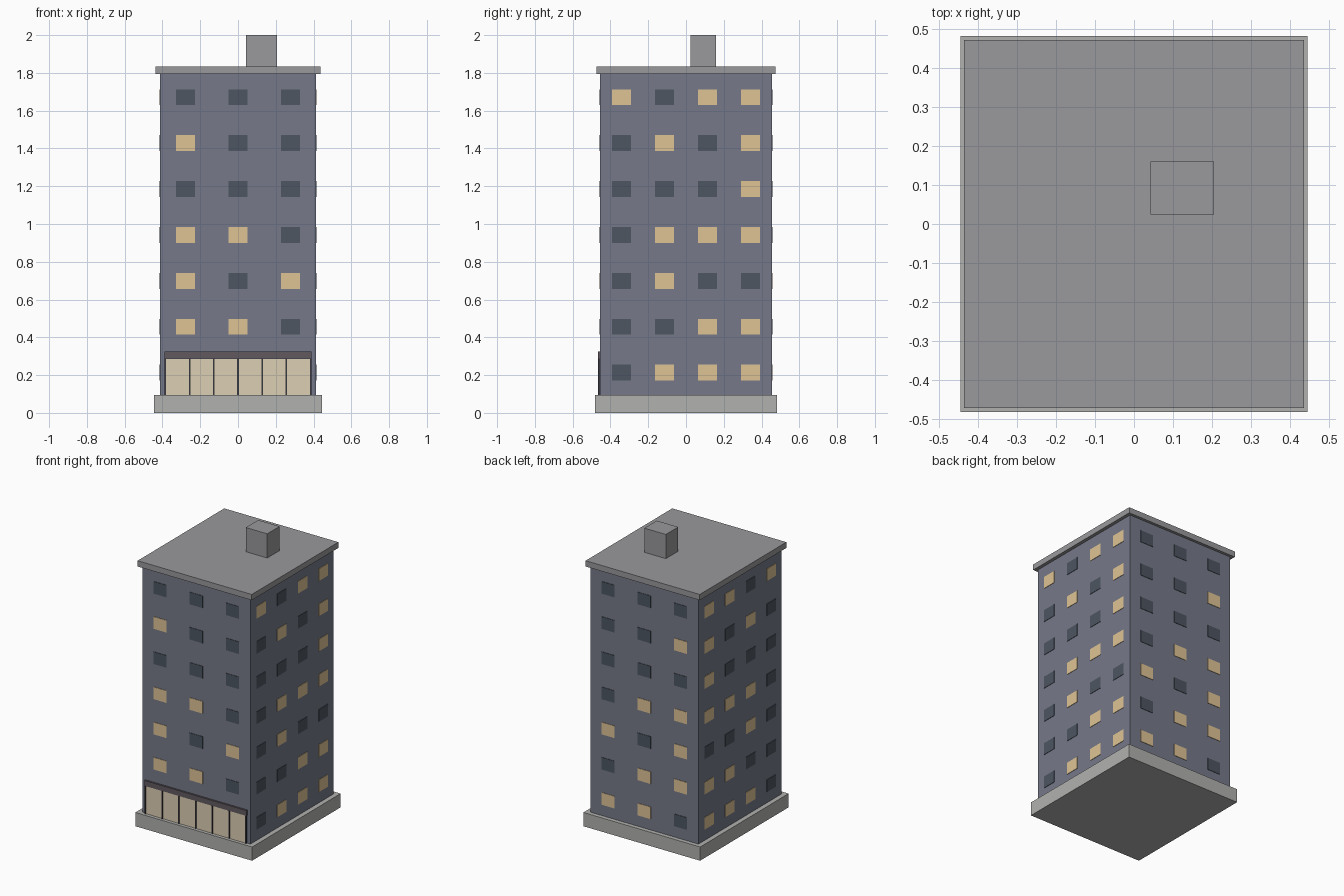
import bpy, bmesh
from mathutils import Matrix, Vector

if "Cube" in bpy.data.objects:
    bpy.data.objects.remove(bpy.data.objects["Cube"])


def material(name, rgb):
    m = bpy.data.materials.new(name)
    m.diffuse_color = (*rgb, 1)
    m.use_nodes = True
    m.node_tree.nodes["Principled BSDF"].inputs["Base Color"].default_value = m.diffuse_color
    return m


WALL = material("wall", (0.18, 0.195, 0.25))
STONE = material("stone", (0.44, 0.44, 0.43))
ROOF = material("roof", (0.32, 0.315, 0.33))
LIT = material("lit_glass", (0.73, 0.55, 0.30))
DARK = material("dark_glass", (0.075, 0.093, 0.12))
SHOP = material("shop_glass", (0.72, 0.62, 0.45))
FRAME = material("frame", (0.04, 0.04, 0.05))
SIGN = material("fascia", (0.12, 0.10, 0.115))


def boxes(name, mat, bounds):
    """One object made of boxes, each given as (x0, x1, y0, y1, z0, z1)."""
    bm = bmesh.new()
    for x0, x1, y0, y1, z0, z1 in bounds:
        centre = Vector((x0 + x1, y0 + y1, z0 + z1)) / 2
        size = Matrix.Diagonal((x1 - x0, y1 - y0, z1 - z0, 1))
        bmesh.ops.create_cube(bm, size=1, matrix=Matrix.Translation(centre) @ size)
    me = bpy.data.meshes.new(name)
    bm.to_mesh(me)
    bm.free()
    me.materials.append(mat)
    ob = bpy.data.objects.new(name, me)
    bpy.context.collection.objects.link(ob)
    return ob


WX, WY = 0.413, 0.454          # half width and half depth of the tower

# Main masses
boxes("plinth", STONE, [(-0.446, 0.446, -0.483, 0.483, 0, 0.095)])
boxes("tower", WALL, [(-WX, WX, -WY, WY, 0.05, 1.80)])
boxes("roof_slab", ROOF, [(-0.436, 0.436, -0.473, 0.473, 1.793, 1.833)])
boxes("roof_hut", ROOF, [(0.042, 0.206, 0.025, 0.16, 1.795, 2.0)])

# Windows: rows run from the top floor down, L = lit, D = dark
FRONT_BACK = ["DDD", "LDD", "DDD", "LLD", "LDL", "LLD", "DLL"]   # along +x
SIDES = ["LDLL", "DLDL", "DDDL", "DLLL", "DLDD", "DDLL", "DLLL"]  # along +y
W, H, T = 0.05, 0.042, 0.003   # half width, half height, projection
panes = {"L": [], "D": []}
for floor in range(7):
    z = 1.671 - floor * 0.243
    for s in (-1, 1):
        for i, c in enumerate(SIDES[floor]):
            y = (i - 1.5) * 0.227
            panes[c].append((s * WX - T, s * WX + T, y - W, y + W, z - H, z + H))
        if s == -1 and floor == 6:
            continue           # the shopfront takes the ground floor at the front
        for i, c in enumerate(FRONT_BACK[floor]):
            x = (i - 1) * 0.277
            panes[c].append((x - W, x + W, s * WY - T, s * WY + T, z - H, z + H))
boxes("lit_windows", LIT, panes["L"])
boxes("dark_windows", DARK, panes["D"])

# Shopfront: six glass bays, mullions between them and a fascia above
PITCH = 0.128
boxes("shop_glass", SHOP, [((i - 3) * PITCH, (i - 2) * PITCH, -0.460, -WY, 0.095, 0.285)
                           for i in range(6)])
boxes("shop_mullions", FRAME, [((i - 3) * PITCH - 0.004, (i - 3) * PITCH + 0.004,
                                -0.465, -WY, 0.095, 0.287) for i in range(7)])
boxes("shop_fascia", SIGN, [(-0.39, 0.39, -0.466, -WY, 0.288, 0.325)])
